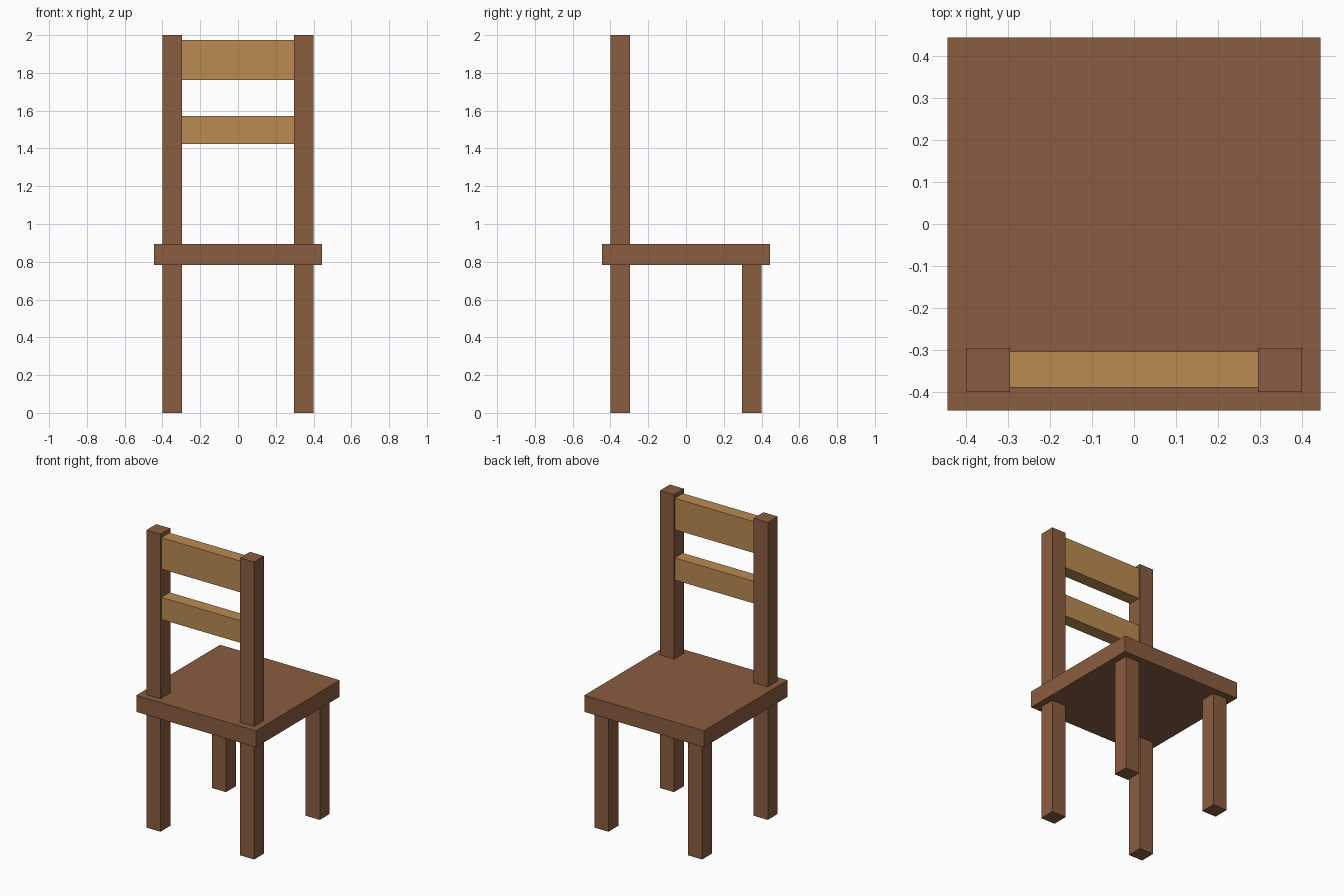
import bpy

if "Cube" in bpy.data.objects:
    bpy.data.objects.remove(bpy.data.objects["Cube"])


def material(name, colour):
    mat = bpy.data.materials.new(name)
    mat.diffuse_color = (*colour, 1)
    mat.use_nodes = True
    mat.node_tree.nodes["Principled BSDF"].inputs["Base Color"].default_value = mat.diffuse_color
    return mat


dark_wood = material("dark_wood", (0.254, 0.109, 0.051))
light_wood = material("light_wood", (0.497, 0.258, 0.084))


def box(name, lo, hi, mat):
    """Axis-aligned block between two opposite corners."""
    centre = [(a + b) / 2 for a, b in zip(lo, hi)]
    bpy.ops.mesh.primitive_cube_add(size=1, location=centre)
    obj = bpy.context.object
    obj.name = name
    obj.scale = [b - a for a, b in zip(lo, hi)]
    bpy.ops.object.transform_apply(location=False, rotation=False, scale=True)
    obj.data.materials.append(mat)
    return obj


SEAT = 0.445                          # half width of the seat
SEAT_BOTTOM, SEAT_TOP = 0.783, 0.894
INNER, OUTER = 0.296, 0.401           # inner and outer faces of the legs

# Seat
box("seat", (-SEAT, -SEAT, SEAT_BOTTOM), (SEAT, SEAT, SEAT_TOP), dark_wood)

# Legs and back posts, one set per side
for side, x0, x1 in (("left", -OUTER, -INNER), ("right", INNER, OUTER)):
    box(f"front_leg_{side}", (x0, -OUTER, 0), (x1, -INNER, SEAT_BOTTOM), dark_wood)
    box(f"rear_leg_{side}", (x0, INNER, 0), (x1, OUTER, SEAT_BOTTOM), dark_wood)
    box(f"back_post_{side}", (x0, -OUTER, SEAT_TOP), (x1, -INNER, 2), dark_wood)

# Backrest slats between the posts
for name, z0, z1 in (("lower_slat", 1.423, 1.572), ("upper_slat", 1.762, 1.973)):
    box(name, (-INNER, -0.390, z0), (INNER, -0.304, z1), light_wood)
